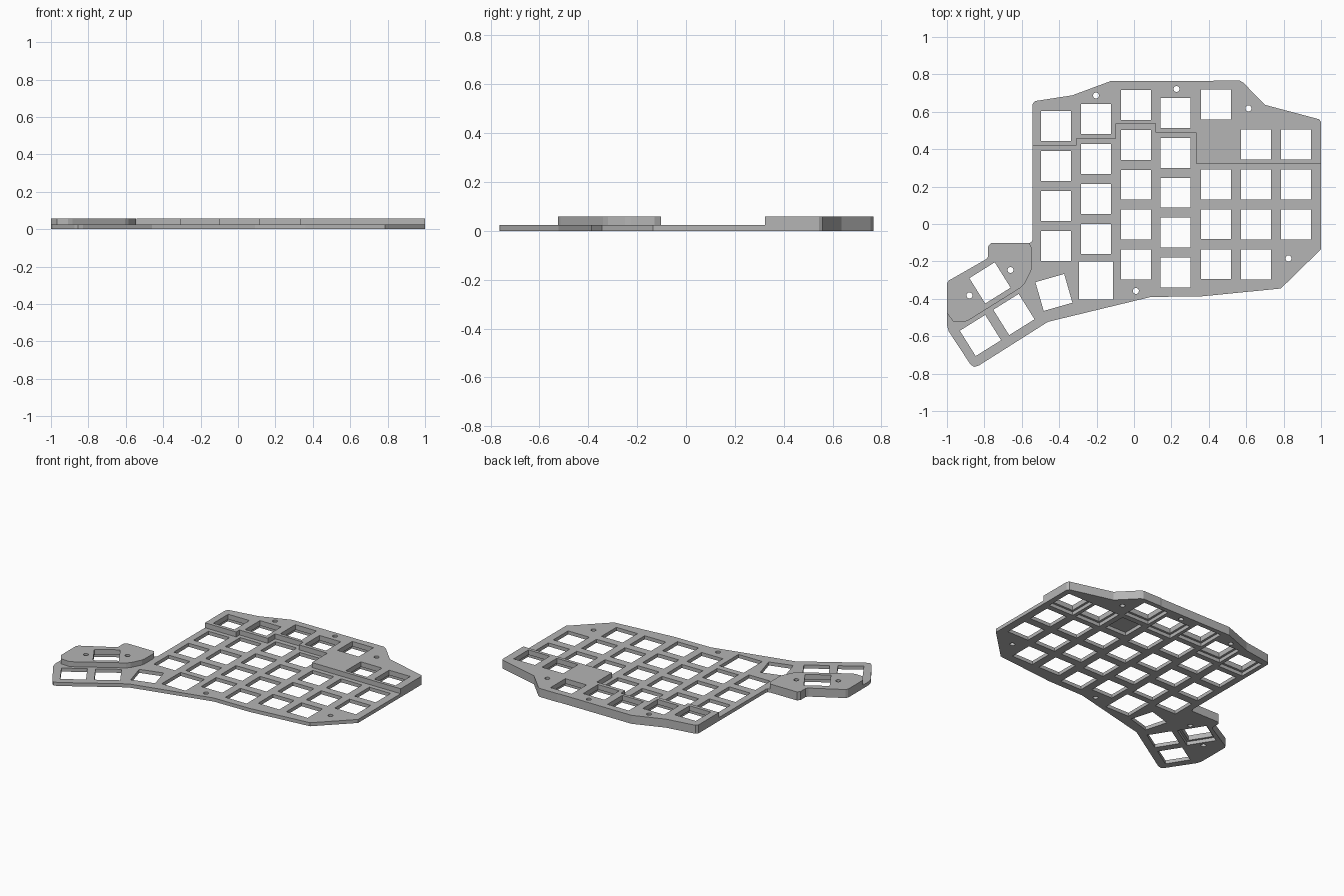
import bpy, bmesh
from math import sin, cos, pi, radians
from mathutils import Vector, Matrix

if "Cube" in bpy.data.objects:
    bpy.data.objects.remove(bpy.data.objects["Cube"])

PLATE, TOP = 0.024, 0.058      # top of the base plate, top of the raised blocks
KEY, POCKET = 0.16, 0.19       # switch opening, wider pocket under raised blocks
PITCH = 0.2135

grey = bpy.data.materials.new("plain grey")
grey.use_nodes = True
grey.diffuse_color = (0.46, 0.46, 0.46, 1)
grey.node_tree.nodes["Principled BSDF"].inputs["Base Color"].default_value = grey.diffuse_color


def rectangle(x, y, w, h, angle=0):
    turn = Matrix.Rotation(radians(angle), 2)
    return [Vector((x, y)) + turn @ Vector((sx * w / 2, sy * h / 2))
            for sx, sy in ((-1, -1), (1, -1), (1, 1), (-1, 1))]


def circle(x, y, r=0.016, n=20):
    return [(x + r * cos(2 * pi * i / n), y + r * sin(2 * pi * i / n)) for i in range(n)]


def slab(name, outline, holes, z0, z1):
    """Extruded flat profile with through holes."""
    curve = bpy.data.curves.new(name, 'CURVE')
    curve.dimensions = '2D'
    curve.fill_mode = 'BOTH'
    curve.extrude = (z1 - z0) / 2
    for loop in [outline] + holes:
        spline = curve.splines.new('POLY')
        spline.points.add(len(loop) - 1)
        for point, (x, y) in zip(spline.points, loop):
            point.co = (x, y, 0, 1)
        spline.use_cyclic_u = True
        spline.use_smooth = False
    obj = bpy.data.objects.new(name, curve)
    bpy.context.collection.objects.link(obj)
    bpy.ops.object.select_all(action='DESELECT')
    obj.select_set(True)
    bpy.context.view_layer.objects.active = obj
    bpy.ops.object.convert(target='MESH')
    obj = bpy.context.object
    bm = bmesh.new()
    bm.from_mesh(obj.data)
    bmesh.ops.translate(bm, verts=bm.verts, vec=(0, 0, (z0 + z1) / 2))
    bmesh.ops.remove_doubles(bm, verts=bm.verts, dist=0.0001)
    bmesh.ops.recalc_face_normals(bm, faces=bm.faces)
    for face in bm.faces:
        face.smooth = False
    bm.to_mesh(obj.data)
    bm.free()
    obj.data.materials.clear()
    obj.data.materials.append(grey)
    return obj


# Shared edge runs
back_edge = [(1, 0.545), (0.99, 0.56), (0.70, 0.637), (0.585, 0.755), (0.565, 0.767),
             (0.43, 0.767), (0.42, 0.764), (-0.125, 0.764), (-0.33, 0.688),
             (-0.53, 0.657), (-0.543, 0.64)]
thumb_edge = [(-0.56, -0.102), (-0.765, -0.102), (-0.78, -0.12), (-0.78, -0.175),
              (-0.79, -0.188), (-0.99, -0.302), (-1, -0.318)]
front_edge = [(-1, -0.54), (-0.99, -0.575), (-0.875, -0.75), (-0.855, -0.764), (-0.83, -0.757),
              (-0.46, -0.523), (0.09, -0.39), (0.36, -0.387), (0.785, -0.345), (1, -0.135)]

# Columns of switches: x, centre of the raised back switch, number in the column
columns = [(-0.417, 0.524, 4), (-0.203, 0.561, 4), (0.01, 0.637, 5), (0.223, 0.594, 5),
           (0.438, 0.639, 5), (0.652, 0.425, 4), (0.866, 0.425, 3)]
base_holes, back_holes = [], []
for x, y, count in columns:
    back_holes.append(rectangle(x, y, KEY, KEY))
    base_holes.append(rectangle(x, y, POCKET, POCKET))
    for row in range(1, count):
        base_holes.append(rectangle(x, y - row * PITCH, KEY, KEY))
# The second switch of the tall middle column sits on the low plate, as do these front ones
base_holes += [rectangle(-0.203, -0.302, 0.18, 0.203),
               rectangle(-0.428, -0.366, KEY, KEY, 16),
               rectangle(-0.642, -0.484, KEY, KEY, 32),
               rectangle(-0.821, -0.596, KEY, KEY, 32),
               rectangle(-0.77, -0.315, POCKET, POCKET, 32)]
thumb_holes = [rectangle(-0.77, -0.315, KEY, KEY, 32)]

# Screw holes
back_screws = [circle(-0.203, 0.687), circle(0.227, 0.722), circle(0.612, 0.618)]
thumb_screws = [circle(-0.66, -0.246), circle(-0.88, -0.382)]
front_screws = [circle(0.826, -0.184), circle(0.01, -0.358)]

# Base plate
slab("base_plate", back_edge + [(-0.543, -0.085), (-0.548, -0.097)] + thumb_edge + front_edge,
     base_holes + back_screws + thumb_screws + front_screws, 0, PLATE)

# Raised block along the back, with a stepped front edge
steps = [(-0.543, 0.42), (-0.308, 0.42), (-0.308, 0.456), (-0.095, 0.456), (-0.095, 0.536),
         (0.116, 0.536), (0.116, 0.489), (0.331, 0.489), (0.331, 0.323), (1, 0.323)]
slab("back_raised_block", back_edge + steps, back_holes + back_screws, PLATE, TOP)

# Raised block over the thumb cluster
thumb_front = [(-1, -0.475), (-0.967, -0.522), (-0.91, -0.525), (-0.885, -0.515),
               (-0.605, -0.34), (-0.585, -0.32), (-0.55, -0.25), (-0.545, -0.225), (-0.545, -0.13)]
slab("thumb_raised_block", thumb_edge + thumb_front, thumb_holes + thumb_screws, PLATE, TOP)
